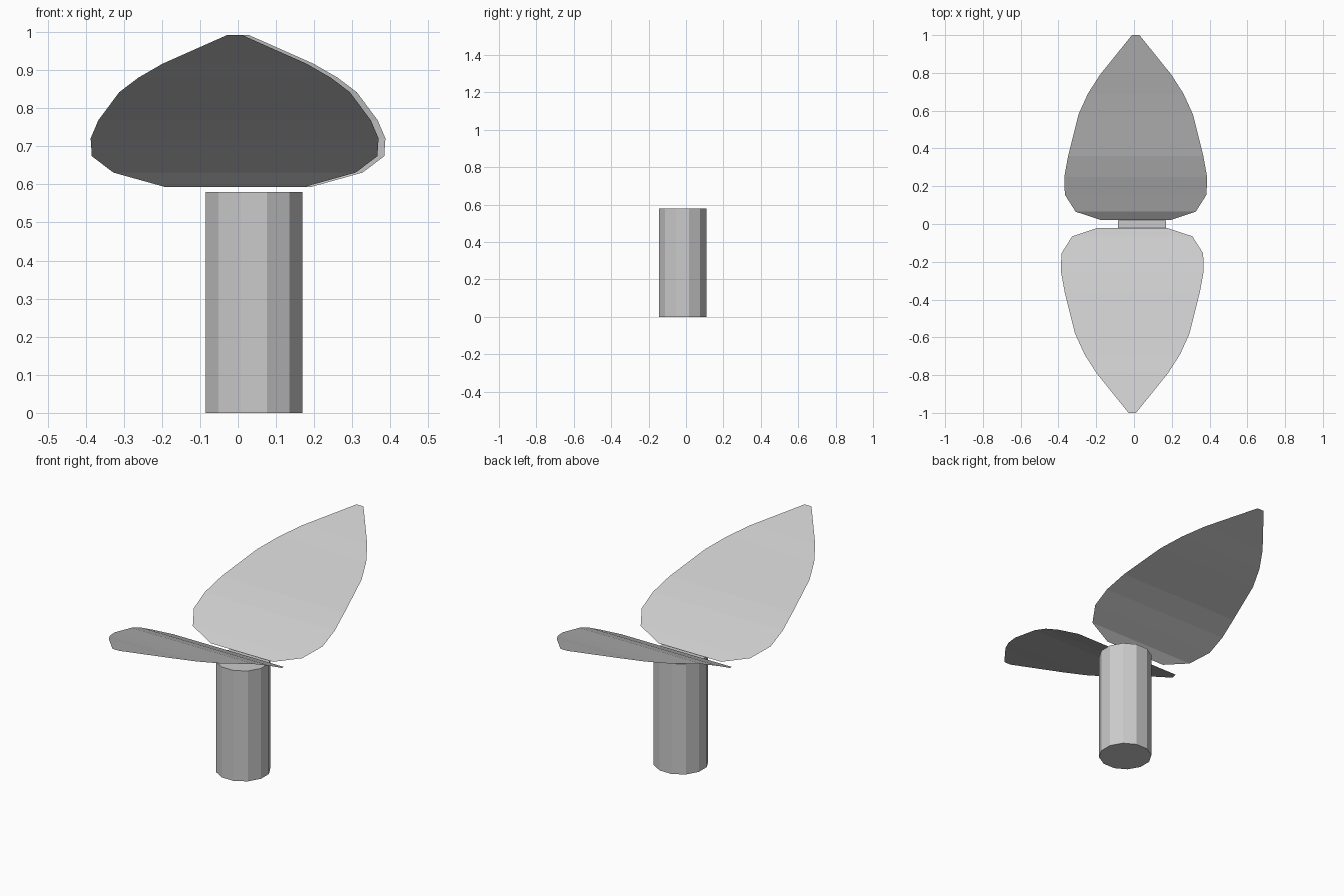
import bpy, math

if "Cube" in bpy.data.objects:
    bpy.data.objects.remove(bpy.data.objects["Cube"])

# stem: low-poly twelve-sided cylinder
bpy.ops.mesh.primitive_cylinder_add(vertices=12, radius=0.132, depth=0.58,
                                    location=(0.042, -0.018, 0.29),
                                    rotation=(0, 0, math.radians(15)))
bpy.context.object.name = "stem"

# leaf cross rows: distance from stem, height, half width
ROWS = [(0.02, 0.593, 0.182), (0.065, 0.631, 0.318), (0.155, 0.674, 0.375),
        (0.25, 0.721, 0.378), (0.36, 0.768, 0.358), (0.58, 0.842, 0.303),
        (0.69, 0.88, 0.253), (0.79, 0.917, 0.189), (1.0, 0.992, 0.02)]


def leaf(name, turn):
    """Thin curved sheet, turned about the vertical axis."""
    verts = [(0.009 + s * w, y, z) for y, z, w in ROWS for s in (-1, 1)]
    faces = [(i, i + 1, i + 3, i + 2) for i in range(0, 2 * len(ROWS) - 2, 2)]
    mesh = bpy.data.meshes.new(name)
    mesh.from_pydata(verts, [], faces)
    obj = bpy.data.objects.new(name, mesh)
    obj.rotation_euler.z = turn
    bpy.context.collection.objects.link(obj)
    return obj


# pair of opposite leaves
leaf("back_leaf", 0)
leaf("front_leaf", math.pi)
